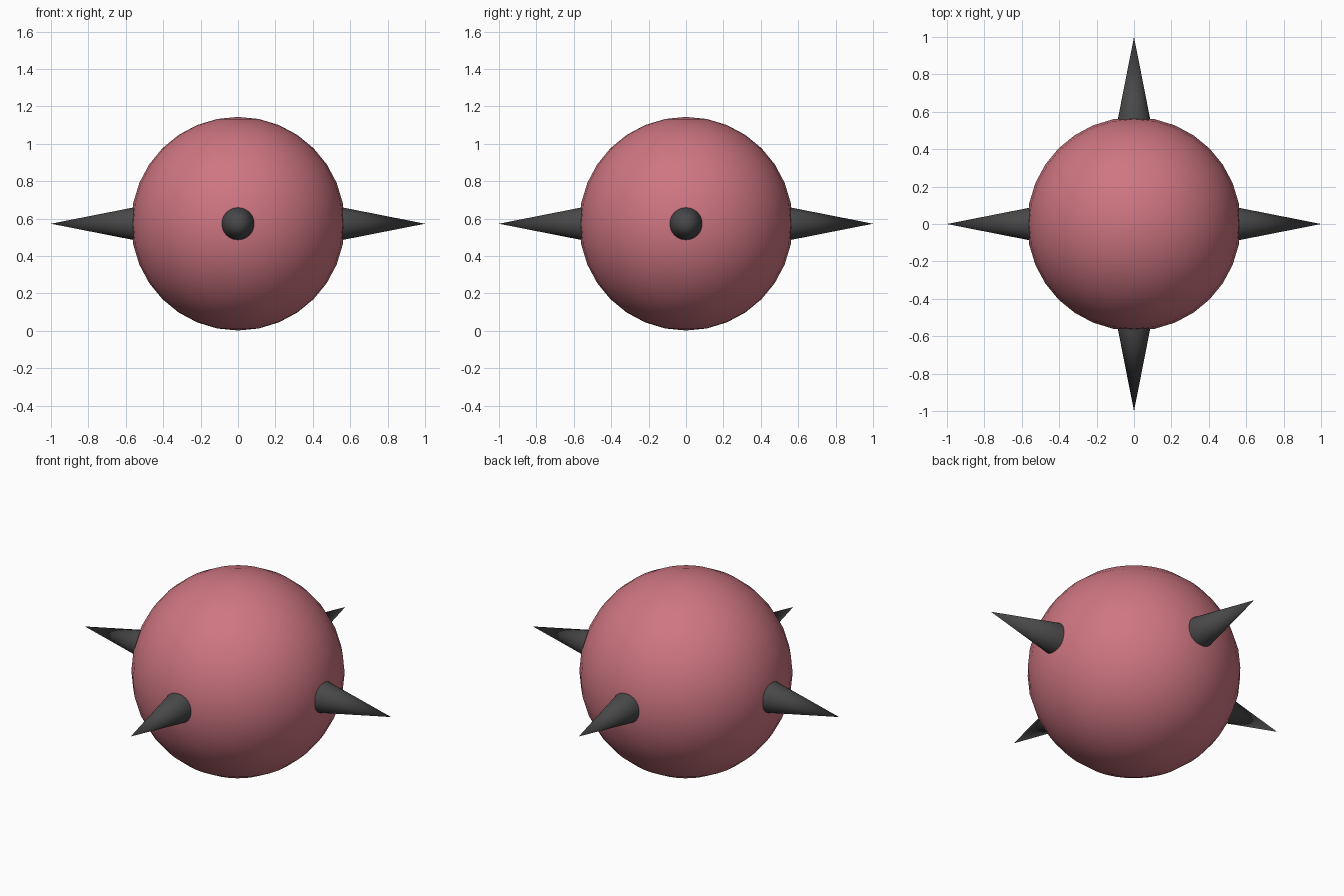
import bpy, math
from mathutils import Vector

if "Cube" in bpy.data.objects:
    bpy.data.objects.remove(bpy.data.objects["Cube"])

R, CZ = 0.571, 0.573            # ball radius and centre height
BASE, TIP, BASE_R = 0.553, 1.0, 0.088


def material(name, rgb):
    m = bpy.data.materials.new(name)
    m.diffuse_color = (*rgb, 1)
    m.use_nodes = True
    m.node_tree.nodes["Principled BSDF"].inputs["Base Color"].default_value = m.diffuse_color
    return m


pink = material("dusty pink", (0.62, 0.18, 0.22))
dark = material("dark grey", (0.065, 0.065, 0.065))


def finish(name, mat):
    ob = bpy.context.object
    ob.name = name
    ob.data.materials.append(mat)
    bpy.ops.object.shade_smooth_by_angle(angle=math.radians(35))


# Round body
bpy.ops.mesh.primitive_uv_sphere_add(segments=32, ring_count=16, radius=R, location=(0, 0, CZ))
finish("ball", pink)

# Four spikes around the equator
for name, d in (("right", (1, 0, 0)), ("left", (-1, 0, 0)),
                ("back", (0, 1, 0)), ("front", (0, -1, 0))):
    d = Vector(d)
    bpy.ops.mesh.primitive_cone_add(
        vertices=32, radius1=BASE_R, radius2=0, depth=TIP - BASE,
        location=d * (BASE + TIP) / 2 + Vector((0, 0, CZ)),
        rotation=d.to_track_quat('Z', 'Y').to_euler())
    finish(name + "_spike", dark)
